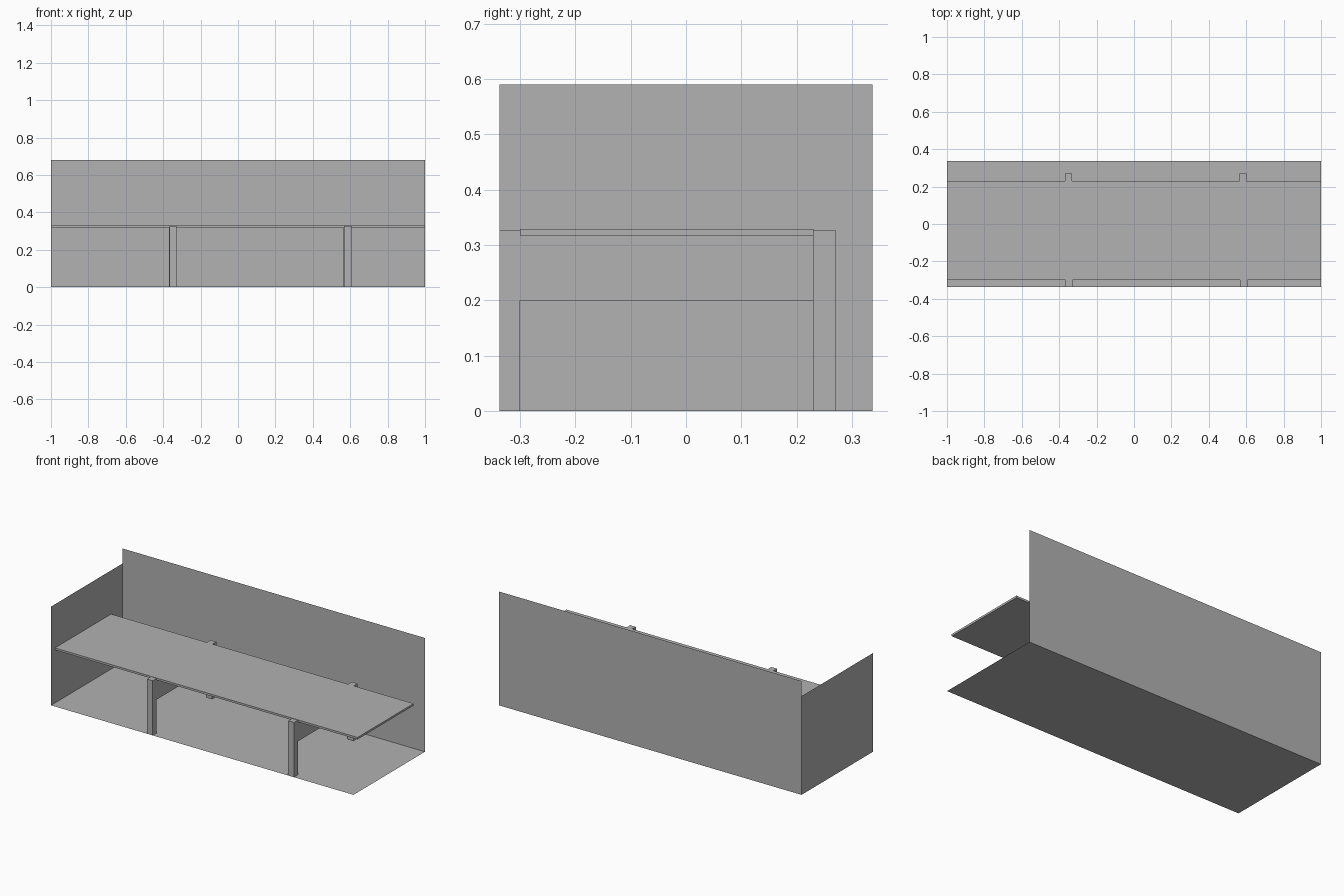
import bpy
import bmesh
from mathutils import Vector

cube = bpy.data.objects.get("Cube")
if cube:
    bpy.data.objects.remove(cube, do_unlink=True)

grey = bpy.data.materials.new("plain grey")
grey.use_nodes = True
GREY = (0.445, 0.445, 0.445, 1)
grey.diffuse_color = GREY
grey.node_tree.nodes["Principled BSDF"].inputs["Base Color"].default_value = GREY


def finish(name, bm):
    mesh = bpy.data.meshes.new(name)
    bm.to_mesh(mesh)
    bm.free()
    mesh.materials.append(grey)
    obj = bpy.data.objects.new(name, mesh)
    bpy.context.collection.objects.link(obj)
    return obj


def box(name, low, high):
    """Box between two opposite corners."""
    low, high = Vector(low), Vector(high)
    bm = bmesh.new()
    bmesh.ops.create_cube(bm, size=1)
    bmesh.ops.scale(bm, vec=high - low, verts=bm.verts)
    bmesh.ops.translate(bm, vec=(low + high) / 2, verts=bm.verts)
    return finish(name, bm)


def sheet(name, origin, side_a, side_b):
    """Single flat face spanned by two sides, facing along their cross product."""
    o, a, b = Vector(origin), Vector(side_a), Vector(side_b)
    bm = bmesh.new()
    bm.faces.new([bm.verts.new(p) for p in (o, o + a, o + a + b, o + b)])
    return finish(name, bm)


HALF_X, HALF_Y = 1.0, 0.337
FRONT, BACK = -0.30, 0.23      # worktop edges
UNDER, TOP = 0.317, 0.329      # worktop faces
LEG = 0.038

# Room shell: floor, back wall and one end wall
along, across = (2 * HALF_X, 0, 0), (0, 2 * HALF_Y, 0)
sheet("floor", (-HALF_X, -HALF_Y, 0), along, across)
sheet("back_wall", (-HALF_X, HALF_Y, 0), along, (0, 0, 0.68))
sheet("end_wall", (-HALF_X, -HALF_Y, 0), across, (0, 0, 0.59))

# Worktop
box("worktop", (-HALF_X, FRONT, UNDER), (HALF_X, BACK, TOP))

# Two trestles: front leg, back leg and the rail joining them
for side, x in (("right", -0.366), ("left", 0.568)):
    box(f"{side}_front_leg", (x, -HALF_Y, 0), (x + LEG, FRONT, 0.327))
    box(f"{side}_back_leg", (x - 0.004, BACK, 0), (x - 0.004 + LEG, 0.27, 0.327))
    box(f"{side}_rail", (x, FRONT, 0.20), (x + LEG, BACK, UNDER))
